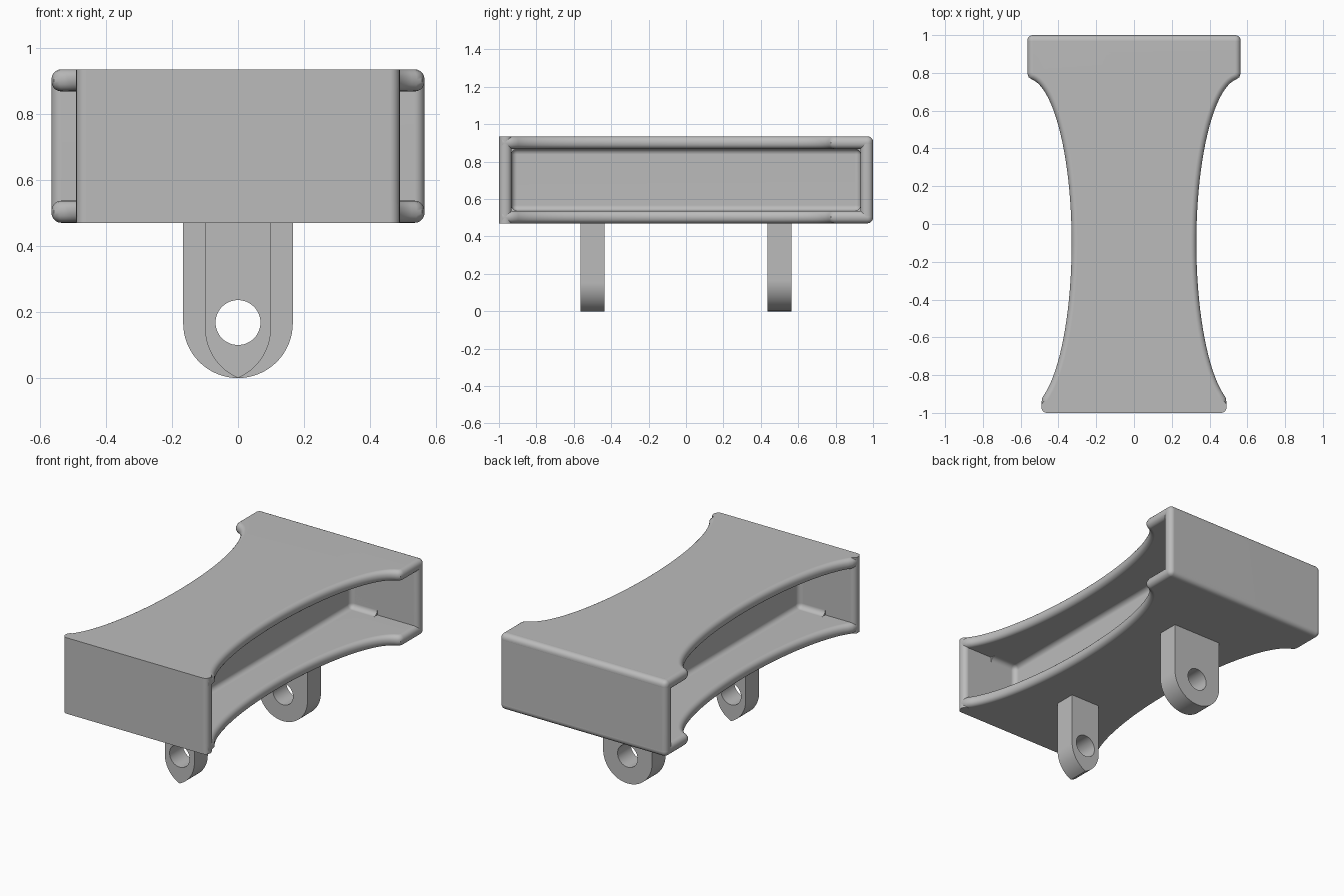
import bpy
import bmesh
from math import pi, sin, cos, asin
from mathutils import Matrix

if "Cube" in bpy.data.objects:
    bpy.data.objects.remove(bpy.data.objects["Cube"])

GREY = (0.5, 0.5, 0.5, 1)
grey = bpy.data.materials.new("light grey")
grey.use_nodes = True
grey.diffuse_color = GREY
grey.node_tree.nodes["Principled BSDF"].inputs["Base Color"].default_value = GREY

Z0, Z1, T, R = 0.47, 0.935, 0.067, 0.03   # body bottom, top, wall thickness, rounding
BACK_X, FRONT_X, WEB_X = 0.565, 0.49, 0.11


def finish(bm, name):
    bmesh.ops.recalc_face_normals(bm, faces=bm.faces[:])
    mesh = bpy.data.meshes.new(name)
    bm.to_mesh(mesh)
    bm.free()
    mesh.materials.append(grey)
    ob = bpy.data.objects.new(name, mesh)
    bpy.context.collection.objects.link(ob)
    return ob


def activate(ob):
    bpy.ops.object.select_all(action='DESELECT')
    ob.select_set(True)
    bpy.context.view_layer.objects.active = ob


def smooth(ob):
    activate(ob)
    bpy.ops.object.shade_smooth_by_angle(angle=0.6)
    mod = ob.modifiers.new("even_normals", 'WEIGHTED_NORMAL')
    mod.keep_sharp = True


def cut(ob, cutter):
    activate(ob)
    mod = ob.modifiers.new("cut", 'BOOLEAN')
    mod.object, mod.operation, mod.solver = cutter, 'DIFFERENCE', 'EXACT'
    bpy.ops.object.modifier_apply(modifier=mod.name)
    bpy.data.objects.remove(cutter)


def prism(points, direction):
    bm = bmesh.new()
    face = bm.faces.new([bm.verts.new(p) for p in points])
    out = bmesh.ops.extrude_face_region(bm, geom=[face])
    verts = [v for v in out["geom"] if isinstance(v, bmesh.types.BMVert)]
    bmesh.ops.translate(bm, verts=verts, vec=direction)
    bmesh.ops.recalc_face_normals(bm, faces=bm.faces[:])
    return bm


def box(x0, x1, y0, y1, z0, z1):
    return prism([(x0, y0, z0), (x1, y0, z0), (x1, y1, z0), (x0, y1, z0)], (0, 0, z1 - z0))


def round_edges(bm, rule, radius=R):
    edges = [e for e in bm.edges if rule(e, *[v.co for v in e.verts])]
    bmesh.ops.bevel(bm, geom=edges, offset=radius, segments=5, profile=0.5,
                    affect='EDGES', clamp_overlap=False)


# Waisted plate outline: elliptical hollow on each side
STEPS = 40
t0, t1 = 0.1, pi - asin(0.34)
side = [(BACK_X, 1), (BACK_X, 0.8), (BACK_X - 0.008, 0.776)]
for i in range(STEPS + 1):
    t = t0 + (t1 - t0) * i / STEPS
    side.append((BACK_X - 0.235 * sin(t), -0.1 + 0.87 * cos(t)))
side += [(FRONT_X, -0.945), (FRONT_X, -1)]
outline = side + [(-x, y) for x, y in reversed(side)]


def plate_edge(e, a, b):
    if abs(a.z - b.z) > 0.01:                      # corner uprights
        return abs(a.y) > 0.99
    return not (a.y < -0.99 and b.y < -0.99)       # front edge stays crisp


# Top and bottom plates
for name, z in (("bottom_plate", Z0), ("top_plate", Z1 - T)):
    bm = prism([(x, y, z) for x, y in outline], (0, 0, T))
    round_edges(bm, plate_edge)
    smooth(finish(bm, name))

# End walls
bm = box(-BACK_X, BACK_X, 1 - T, 1, Z0, Z1)
round_edges(bm, lambda e, a, b: True)
smooth(finish(bm, "back_wall"))
bm = box(-FRONT_X, FRONT_X, -1, T - 1, Z0, Z1)
round_edges(bm, lambda e, a, b: abs(a.z - b.z) > 0.01)
smooth(finish(bm, "front_wall"))

# Central web with filleted pockets on both sides
web = finish(box(-0.29, 0.29, -0.96, 0.96, Z0 + 0.03, Z1 - 0.03), "central_web")
for s in (-1, 1):
    x0, x1 = sorted((s * WEB_X, s))
    bm = box(x0, x1, T - 1, 1 - T, Z0 + T, Z1 - T)
    round_edges(bm, lambda e, a, b: True)
    cut(web, finish(bm, "pocket_cutter"))
smooth(web)

# Mounting lugs
HOLE_Z, HOLE_R, LUG_R = 0.168, 0.068, 0.166


def lug(name, y, half):
    shift = LUG_R - half                           # narrow lug has a pointed arch end
    end = pi / 2 - asin(shift / LUG_R)
    drop = LUG_R * sin(end)
    arc = [(LUG_R * cos(end * i / 16) - shift, drop - LUG_R * sin(end * i / 16))
           for i in range(17)]
    right = [(half, Z0 + 0.03)] + arc
    points = right + [(-x, z) for x, z in reversed(right[:-1])]
    ob = finish(prism([(x, y - 0.065, z) for x, z in points], (0, 0.13, 0)), name)
    bm = bmesh.new()
    place = Matrix.Translation((0, y, HOLE_Z)) @ Matrix.Rotation(pi / 2, 4, 'X')
    bmesh.ops.create_cone(bm, cap_ends=True, segments=48, radius1=HOLE_R,
                          radius2=HOLE_R, depth=0.4, matrix=place)
    cut(ob, finish(bm, "hole_cutter"))
    smooth(ob)


lug("front_lug", -0.5, 0.1)
lug("back_lug", 0.5, LUG_R)
